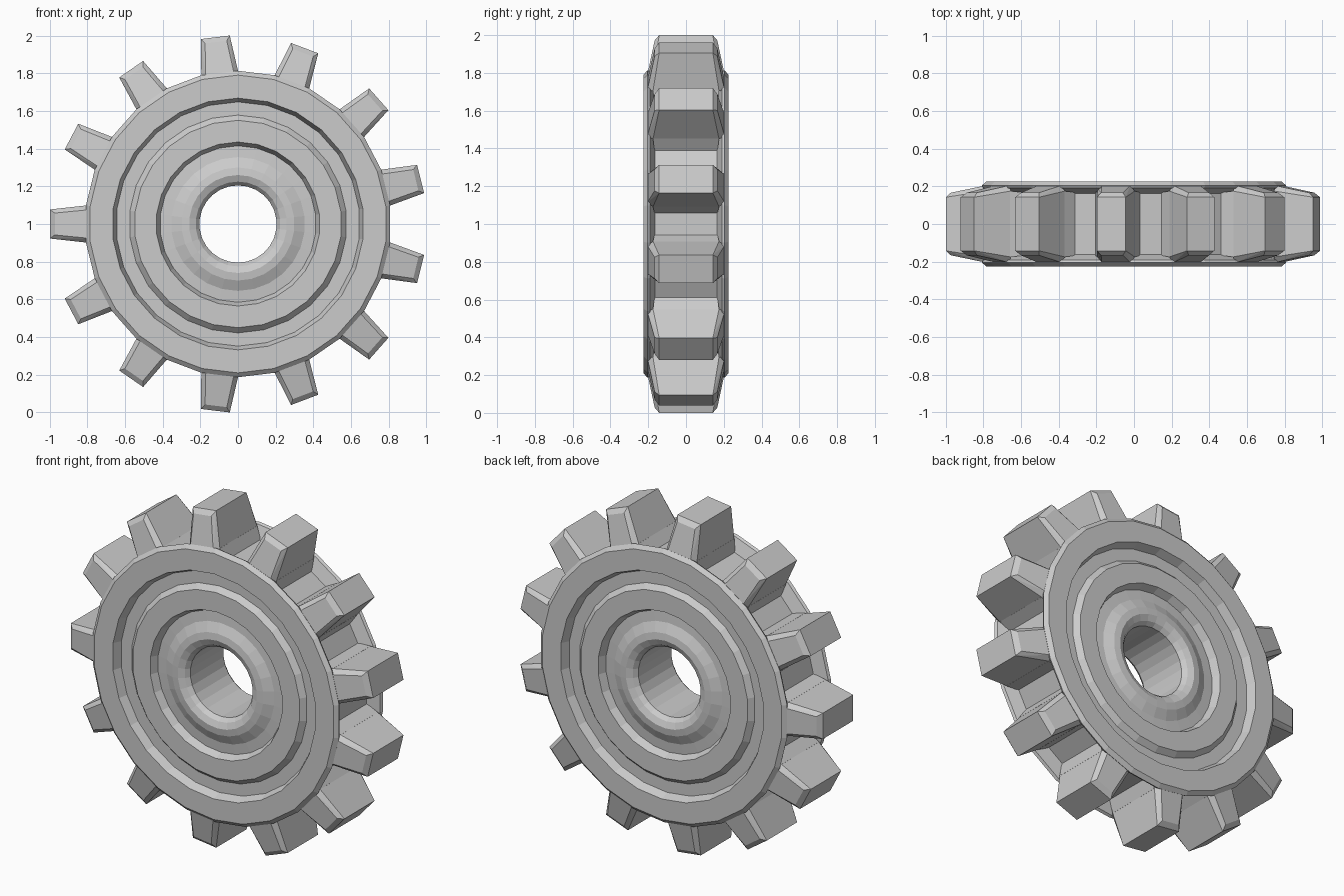
import bpy, bmesh, math
from mathutils import Vector

if "Cube" in bpy.data.objects:
    bpy.data.objects.remove(bpy.data.objects["Cube"])

TEETH = 13
SIDES = 26
CENTRE = Vector((0, 0, 1))


def polar(r, y, a, w=0.0):
    """Point at radius r, depth y, angle a, shifted sideways by w."""
    c, s = math.cos(a), math.sin(a)
    return CENTRE + Vector((r * c - w * s, y, r * s + w * c))


def finish(bm, name):
    bmesh.ops.recalc_face_normals(bm, faces=bm.faces)
    me = bpy.data.meshes.new(name)
    bm.to_mesh(me)
    bm.free()
    ob = bpy.data.objects.new(name, me)
    bpy.context.collection.objects.link(ob)
    return ob


# Wheel body: (radius, depth) from bore to drum, mirrored to the other side
half = [(0.205, 0.155), (0.225, 0.18), (0.26, 0.195), (0.30, 0.19),
        (0.355, 0.165), (0.415, 0.16), (0.435, 0.205), (0.55, 0.205),
        (0.578, 0.175), (0.648, 0.175), (0.668, 0.225), (0.79, 0.225),
        (0.813, 0.205), (0.805, 0.19), (0.735, 0.163)]
loop = [(r, -y) for r, y in half] + [(r, y) for r, y in reversed(half)]
bm = bmesh.new()
rings = []
for i in range(SIDES):
    a = math.pi / 2 + 2 * math.pi * i / SIDES
    rings.append([bm.verts.new(polar(r, y, a)) for r, y in loop])
n = len(loop)
for i in range(SIDES):
    p, q = rings[i], rings[(i + 1) % SIDES]
    for j in range(n):
        k = (j + 1) % n
        bm.faces.new((p[j], p[k], q[k], q[j]))
finish(bm, "wheel_body")


def hull(name, sections, a):
    """Convex block from (radius, half width, half depth) sections."""
    bm = bmesh.new()
    for r, w, d in sections:
        for sw in (-1, 1):
            for sd in (-1, 1):
                bm.verts.new(polar(r, sd * d, a, sw * w))
    bmesh.ops.convex_hull(bm, input=bm.verts[:])
    bmesh.ops.dissolve_limit(bm, angle_limit=0.01, verts=bm.verts[:],
                             edges=bm.edges[:])
    return finish(bm, name)


# Teeth: chamfered tapering block on a flared root
tooth = [(0.998, 0.077, 0.142), (0.972, 0.058, 0.166),
         (0.79, 0.1, 0.175), (0.79, 0.076, 0.204)]
root = [(0.795, 0.1, 0.175), (0.70, 0.125, 0.165)]
for i in range(TEETH):
    a = math.pi + 2 * math.pi * i / TEETH
    hull(f"tooth_{i + 1}", tooth, a)
    hull(f"tooth_root_{i + 1}", root, a)
